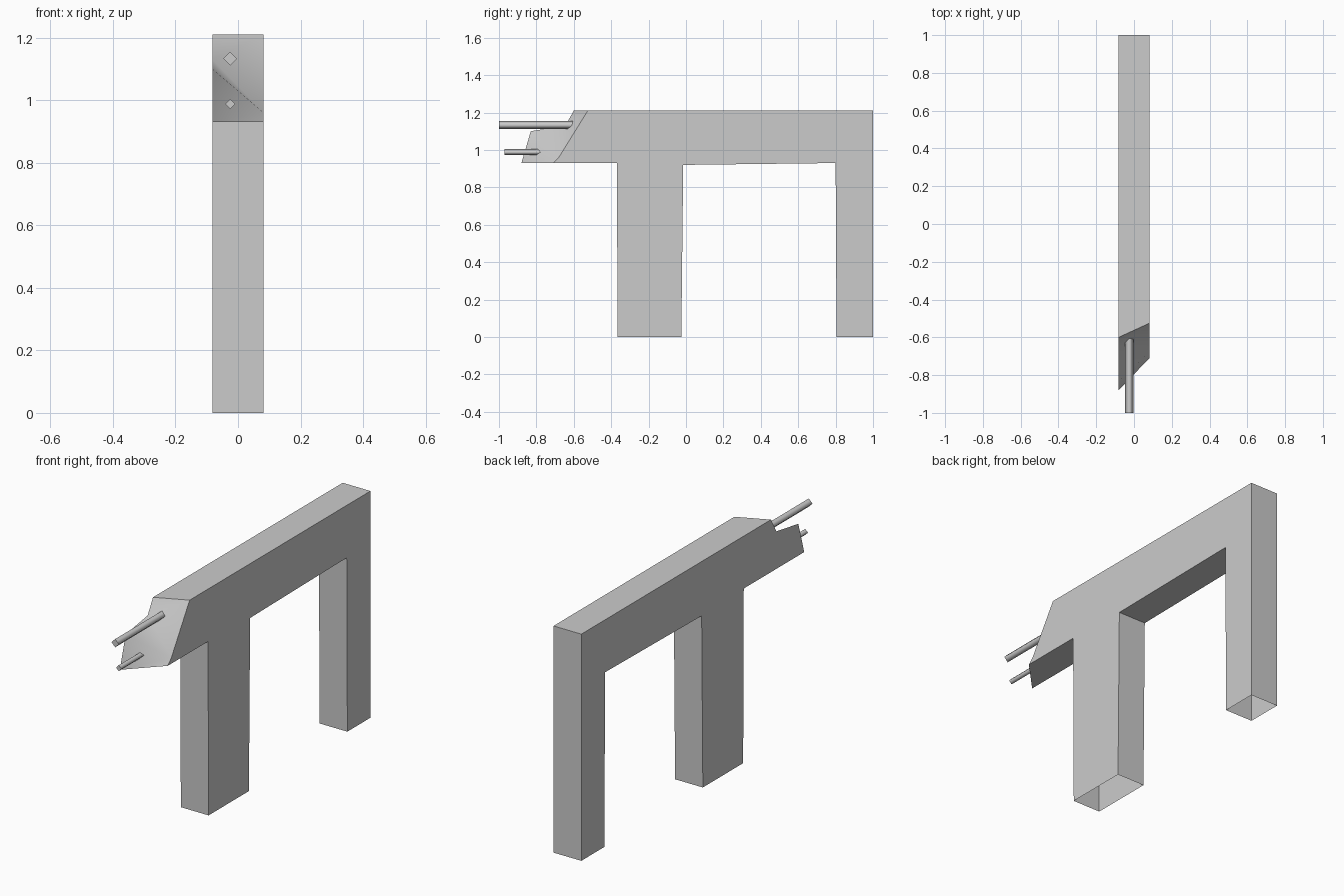
import bpy, bmesh, math

cube = bpy.data.objects.get("Cube")
if cube:
    bpy.data.objects.remove(cube, do_unlink=True)

grey = bpy.data.materials.new("concrete_grey")
grey.use_nodes = True
colour = (0.6, 0.6, 0.6, 1)
grey.diffuse_color = colour
grey.node_tree.nodes["Principled BSDF"].inputs["Base Color"].default_value = colour

HALF = 0.082
# Shared side outline (y, z), from the top back corner round to the front underside
OUTLINE = [(1, 1.21), (1, 0), (0.805, 0), (0.8, 0.93), (-0.015, 0.92),
           (-0.025, 0), (-0.365, 0), (-0.37, 0.93)]
# Broken end on each side, from the bottom up
BREAK_LOW = [(-0.88, 0.93), (-0.83, 1.10), (-0.645, 1.13), (-0.6, 1.21)]
BREAK_HIGH = [(-0.71, 0.93), (-0.68, 0.96), (-0.525, 1.21)]


def finish(name, bm):
    mesh = bpy.data.meshes.new(name)
    bmesh.ops.recalc_face_normals(bm, faces=bm.faces)
    bm.to_mesh(mesh)
    bm.free()
    mesh.materials.append(grey)
    obj = bpy.data.objects.new(name, mesh)
    bpy.context.collection.objects.link(obj)
    return obj


def build_frame():
    bm = bmesh.new()
    near = [bm.verts.new((-HALF, y, z)) for y, z in OUTLINE + BREAK_LOW]
    far = [bm.verts.new((HALF, y, z)) for y, z in OUTLINE + BREAK_HIGH]
    bm.faces.new(near)
    bm.faces.new(far)
    n = len(OUTLINE)
    # Walls along the outline; the leg bottoms stay open
    for i in range(n):
        if OUTLINE[i][1] == 0 and OUTLINE[i + 1 - n][1] == 0:
            continue
        bm.faces.new((near[i], near[i + 1], far[i + 1], far[i]))
    # Beam top
    bm.faces.new((near[-1], near[0], far[0], far[-1]))
    # Fractured face with a ledge
    d, c, b, a = near[n:]
    g, f, e = far[n:]
    patches = [(d, c, f), (d, f, g), (c, b, f), (b, e, f), (b, a, e)]
    broken = [bm.faces.new(p) for p in patches]
    for face in broken:
        face.smooth = True
    for edge in bm.edges:
        edge.smooth = sum(face in broken for face in edge.link_faces) == 2
    return finish("broken_beam_with_legs", bm)


def build_rod(name, x, z, radius, front, back):
    bm = bmesh.new()
    rings = []
    for y in (front, back):
        rings.append([bm.verts.new((x + radius * math.cos(k * math.pi / 2), y,
                                    z + radius * math.sin(k * math.pi / 2)))
                      for k in range(4)])
    for ring in rings:
        bm.faces.new(ring)
    for k in range(4):
        j = (k + 1) % 4
        side = bm.faces.new((rings[0][k], rings[0][j], rings[1][j], rings[1][k]))
        side.smooth = True
    for ring in rings:
        for k in range(4):
            bm.edges.get((ring[k], ring[(k + 1) % 4])).smooth = False
    return finish(name, bm)


build_frame()
build_rod("upper_rebar", -0.025, 1.133, 0.022, -1, -0.58)
build_rod("lower_rebar", -0.025, 0.988, 0.016, -0.97, -0.74)
